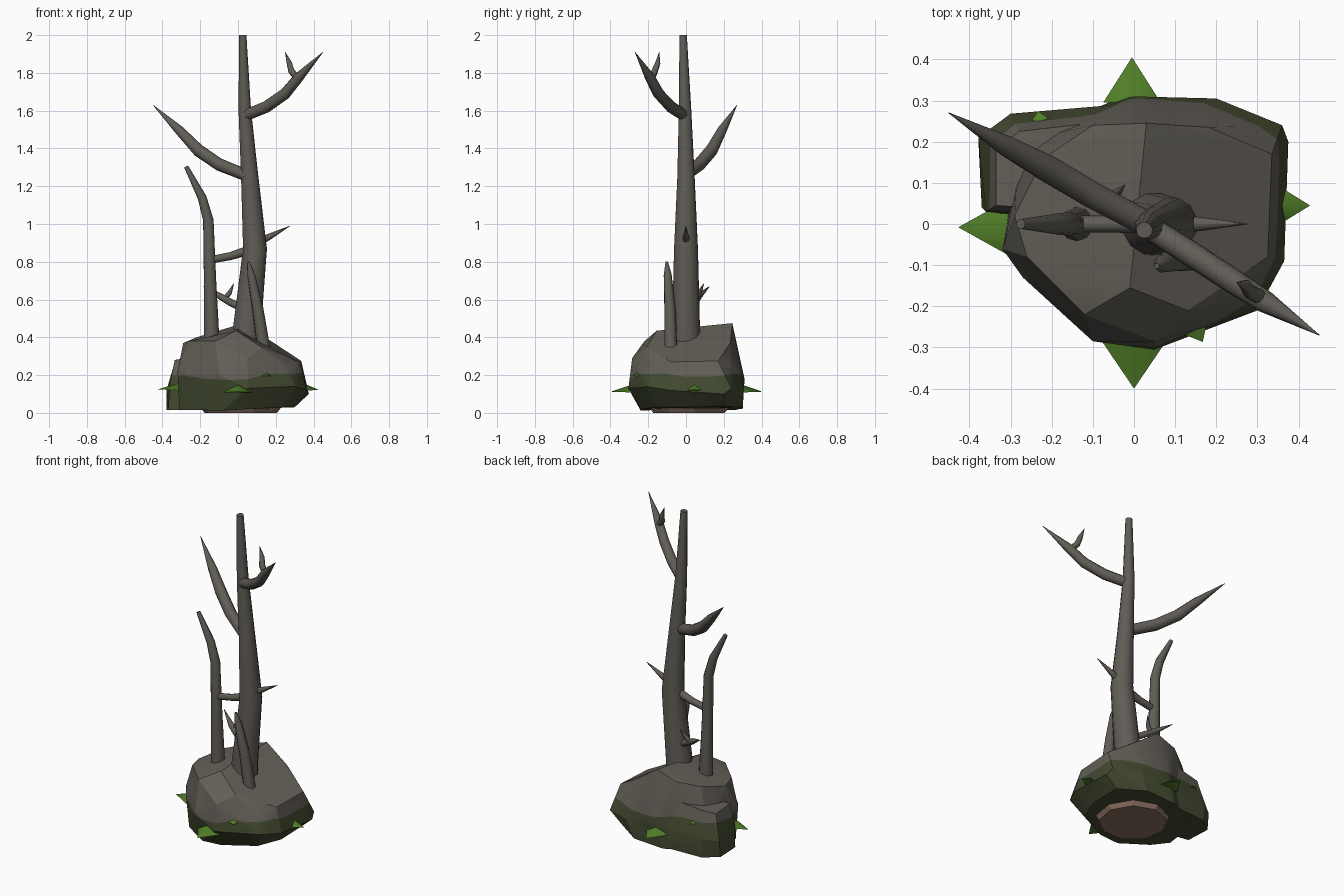
import bpy, bmesh, math, random
from mathutils import Vector, Matrix

if "Cube" in bpy.data.objects:
    bpy.data.objects.remove(bpy.data.objects["Cube"])

random.seed(4)


def material(name, rgb):
    m = bpy.data.materials.new(name)
    m.diffuse_color = (*rgb, 1)
    m.use_nodes = True
    m.node_tree.nodes["Principled BSDF"].inputs["Base Color"].default_value = m.diffuse_color
    return m


STONE = material("grey stone", (0.125, 0.114, 0.096))
MOSS = material("dark moss", (0.055, 0.068, 0.030))
BARK = material("grey bark", (0.118, 0.108, 0.093))
LEAF = material("leaf green", (0.080, 0.210, 0.020))
SOIL = material("brown soil", (0.260, 0.165, 0.120))


def finish(bm, name, mats, angle=None):
    bmesh.ops.recalc_face_normals(bm, faces=bm.faces)
    me = bpy.data.meshes.new(name)
    bm.to_mesh(me)
    bm.free()
    ob = bpy.data.objects.new(name, me)
    bpy.context.collection.objects.link(ob)
    for m in mats:
        me.materials.append(m)
    if angle:
        bpy.ops.object.select_all(action='DESELECT')
        bpy.context.view_layer.objects.active = ob
        ob.select_set(True)
        bpy.ops.object.shade_smooth_by_angle(angle=math.radians(angle))
    return ob


def limb(name, path, radii, sides=10):
    """Round tapering limb swept along a path of points."""
    bm = bmesh.new()
    pts = [Vector(p) for p in path]
    rings = []
    for i, (p, r) in enumerate(zip(pts, radii)):
        d = (pts[min(i + 1, len(pts) - 1)] - pts[max(i - 1, 0)]).normalized()
        side = d.cross(Vector((0.3, 1, 0.1))).normalized()
        up = d.cross(side)
        ring = []
        for k in range(sides):
            a = math.tau * k / sides
            ring.append(bm.verts.new(p + r * (math.cos(a) * side + math.sin(a) * up)))
        rings.append(ring)
    for a, b in zip(rings, rings[1:]):
        for k in range(sides):
            j = (k + 1) % sides
            bm.faces.new((a[k], a[j], b[j], b[k]))
    bm.faces.new(rings[0])
    bm.faces.new(rings[-1])
    return finish(bm, name, [BARK], 50)


# moss line: one height per angular sector border, a little higher at the back
SECTORS = 18
EDGE = [0.202 + 0.014 * math.sin(math.tau * k / SECTORS) + random.uniform(-0.018, 0.018)
        for k in range(SECTORS)]
LOW, HIGH = 0.15, 0.25


def rock(name, points):
    """Faceted boulder with a mossy lower band that has an uneven upper edge."""
    bm = bmesh.new()
    for p in points:
        bm.verts.new(p)
    res = bmesh.ops.convex_hull(bm, input=bm.verts)
    inner = [g for g in res["geom_interior"] if isinstance(g, bmesh.types.BMVert)]
    bmesh.ops.delete(bm, geom=inner, context='VERTS')
    bmesh.ops.dissolve_limit(bm, angle_limit=math.radians(9), verts=bm.verts, edges=bm.edges)

    def cut(faces, co, no):
        edges = {e for f in faces for e in f.edges}
        verts = {v for f in faces for v in f.verts}
        bmesh.ops.bisect_plane(bm, geom=list(faces) + list(edges) + list(verts),
                               plane_co=co, plane_no=no, dist=1e-5)

    # split only the side wall around the moss line into sectors
    cut(bm.faces[:], (0, 0, HIGH), (0, 0, 1))
    cut(bm.faces[:], (0, 0, LOW), (0, 0, 1))

    def wall():
        return [f for f in bm.faces if LOW < f.calc_center_median().z < HIGH]

    for k in range(SECTORS // 2):
        a = math.tau * k / SECTORS
        cut(wall(), (0, 0, 0), (-math.sin(a), math.cos(a), 0))
    step = math.tau / SECTORS
    for k in range(SECTORS):
        a = (k + 0.5) * step
        t = Vector((-math.sin(a), math.cos(a), 0))
        h0, h1 = EDGE[k], EDGE[(k + 1) % SECTORS]
        slope = (h1 - h0) / (2 * 0.33 * math.tan(step / 2))
        faces = []
        for f in wall():
            c = f.calc_center_median()
            if int((math.atan2(c.y, c.x) % math.tau) / step) == k:
                faces.append(f)
        if faces:
            cut(faces, (0, 0, (h0 + h1) / 2), Vector((0, 0, 1)) - slope * t)
    for f in bm.faces:
        c = f.calc_center_median()
        ang = math.atan2(c.y, c.x) % math.tau
        k = int(ang / step) % SECTORS
        u = ang / step - int(ang / step)
        edge = EDGE[k] * (1 - u) + EDGE[(k + 1) % SECTORS] * u
        f.material_index = int(c.z < LOW or (c.z < HIGH and c.z < edge))
    return finish(bm, name, [STONE, MOSS], 22)


# main boulder
rock("main_boulder", [
    # crown
    (-0.29, 0.02, 0.37), (-0.26, -0.08, 0.38), (-0.22, 0.16, 0.40), (-0.10, 0.24, 0.43),
    (-0.01, -0.155, 0.435), (0.03, 0.245, 0.475), (-0.12, -0.22, 0.38), (-0.16, -0.02, 0.415),
    # shoulder
    (0.13, -0.21, 0.345), (0.05, -0.285, 0.29), (0.325, -0.08, 0.27), (0.335, 0.17, 0.275),
    (0.16, 0.00, 0.375), (0.18, 0.235, 0.37), (0.26, -0.18, 0.25),
    # waist
    (-0.32, -0.06, 0.22), (-0.27, -0.13, 0.2), (-0.10, -0.285, 0.2), (0.05, -0.305, 0.13),
    (0.30, -0.21, 0.14), (0.365, -0.09, 0.12), (0.375, 0.20, 0.1), (0.36, 0.24, 0.13),
    (0.20, 0.305, 0.14), (0.0, 0.31, 0.18), (-0.10, 0.28, 0.15), (-0.28, 0.2, 0.15),
    # foot
    (-0.31, -0.05, 0.016), (-0.24, -0.14, 0.016), (-0.08, -0.24, 0.012), (0.05, -0.24, 0.02),
    (0.24, -0.15, 0.03), (0.30, 0.0, 0.03), (0.30, 0.2, 0.035), (0.15, 0.30, 0.03),
    (-0.05, 0.30, 0.02), (-0.28, 0.18, 0.016)])

# lower boulder at the back left
rock("side_boulder", [
    (-0.335, 0.045, 0.28), (-0.335, 0.18, 0.27), (-0.28, 0.225, 0.29), (-0.06, 0.25, 0.32),
    (-0.10, 0.03, 0.30), (-0.36, 0.03, 0.16), (-0.378, 0.21, 0.12), (-0.30, 0.268, 0.13),
    (-0.04, 0.29, 0.14), (-0.37, 0.04, 0.016), (-0.378, 0.2, 0.016), (-0.29, 0.265, 0.016),
    (-0.05, 0.28, 0.02), (-0.10, 0.0, 0.016)])

# soil patch under the rock
bm = bmesh.new()
bmesh.ops.create_cone(bm, cap_ends=True, segments=9, radius1=0.195, radius2=0.215, depth=0.026,
                      matrix=Matrix.Translation((0.015, 0.01, 0.013)))
finish(bm, "soil_patch", [SOIL])

# main trunk
limb("main_trunk",
     [(0.04, 0, 0.33), (0.048, 0, 0.45), (0.09, 0, 0.87), (0.062, 0, 1.25),
      (0.036, -0.005, 1.6), (0.025, -0.015, 2.0)],
     [0.082, 0.076, 0.065, 0.047, 0.034, 0.02], 12)

# large branches
limb("left_branch",
     [(0.05, -0.01, 1.255), (-0.10, 0.07, 1.315), (-0.21, 0.135, 1.39),
      (-0.31, 0.19, 1.495), (-0.45, 0.27, 1.63)],
     [0.032, 0.034, 0.034, 0.026, 0.001])
limb("right_branch",
     [(0.04, -0.01, 1.575), (0.15, -0.08, 1.62), (0.25, -0.145, 1.69),
      (0.32, -0.19, 1.775), (0.45, -0.27, 1.91)],
     [0.03, 0.031, 0.03, 0.027, 0.001])
limb("right_branch_twig",
     [(0.32, -0.185, 1.765), (0.282, -0.165, 1.81), (0.272, -0.15, 1.85), (0.25, -0.142, 1.91)],
     [0.018, 0.018, 0.015, 0.001], 8)

# small spikes and twigs on the trunk
limb("trunk_spike", [(0.11, 0, 0.905), (0.17, 0, 0.935), (0.275, 0, 0.99)],
     [0.022, 0.016, 0.001], 8)
limb("low_twig",
     [(0.03, 0.01, 0.55), (-0.04, 0.045, 0.585), (-0.10, 0.07, 0.62), (-0.185, 0.125, 0.67)],
     [0.02, 0.02, 0.017, 0.001], 8)
limb("low_twig_fork", [(-0.07, 0.06, 0.605), (-0.045, 0.07, 0.635), (-0.022, 0.095, 0.685)],
     [0.014, 0.013, 0.001], 8)

# slim second trunk with its connecting limb
limb("slim_trunk",
     [(-0.138, 0, 0.36), (-0.148, 0, 0.70), (-0.157, 0, 1.02), (-0.19, 0, 1.14),
      (-0.275, 0, 1.305)],
     [0.043, 0.034, 0.029, 0.025, 0.012])
limb("connecting_limb", [(-0.145, 0, 0.81), (-0.04, 0, 0.83), (0.07, 0, 0.865)],
     [0.02, 0.021, 0.026], 8)

# leaning broken stump in front
limb("leaning_stump", [(0.14, -0.08, 0.32), (0.105, -0.085, 0.55), (0.07, -0.097, 0.73),
                       (0.055, -0.102, 0.80)],
     [0.036, 0.031, 0.022, 0.007], 8)


def leaf(name, base, angle, length, width, height):
    """Three sided spike pointing outwards, with softly shaded top."""
    bm = bmesh.new()
    vs = [bm.verts.new(c) for c in ((0, -width, 0), (0, width, 0), (0, 0, height),
                                    (length, 0, height * 0.1))]
    for tri in ((0, 1, 2), (0, 1, 3), (1, 2, 3), (2, 0, 3)):
        bm.faces.new([vs[i] for i in tri])
    rot = Matrix.Rotation(math.radians(angle), 4, 'Z')
    bmesh.ops.transform(bm, matrix=Matrix.Translation(base) @ rot, verts=bm.verts)
    finish(bm, name, [LEAF], 75)


# leaves around the rock
leaf("front_leaf", (0, -0.285, 0.108), -90, 0.115, 0.078, 0.042)
leaf("back_leaf", (-0.005, 0.295, 0.108), 90, 0.11, 0.07, 0.042)
leaf("left_leaf", (-0.305, -0.008, 0.12), 180, 0.122, 0.068, 0.04)
leaf("right_leaf", (0.355, 0.045, 0.118), 0, 0.073, 0.045, 0.035)
leaf("small_front_leaf", (0.145, -0.245, 0.195), -62, 0.047, 0.04, 0.022)
leaf("small_back_leaf", (-0.225, 0.23, 0.21), 100, 0.045, 0.045, 0.022)
